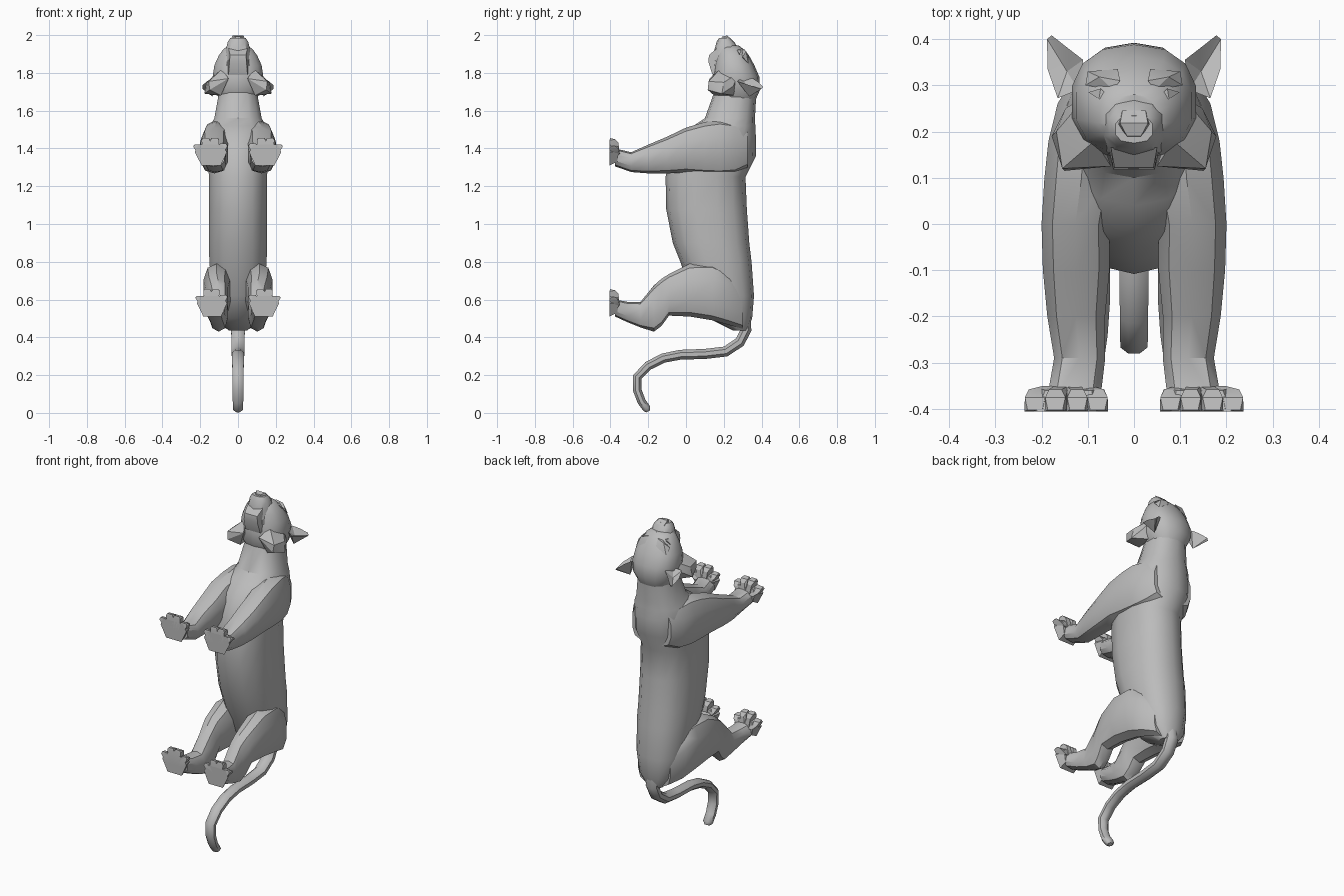
import bpy, bmesh, math
from mathutils import Vector

cube = bpy.data.objects.get("Cube")
if cube:
    bpy.data.objects.remove(cube, do_unlink=True)

fur = bpy.data.materials.new("grey_fur")
fur.use_nodes = True
GREY = (0.5, 0.5, 0.5, 1)
fur.diffuse_color = GREY
fur.node_tree.nodes["Principled BSDF"].inputs["Base Color"].default_value = GREY


def finish(name, bm, mirror=False, angle=35):
    """Turn a bmesh into a shaded object, optionally mirrored to both sides."""
    bmesh.ops.recalc_face_normals(bm, faces=bm.faces)
    me = bpy.data.meshes.new(name)
    bm.to_mesh(me)
    bm.free()
    me.materials.append(fur)
    ob = bpy.data.objects.new(name, me)
    bpy.context.collection.objects.link(ob)
    if mirror:
        ob.modifiers.new("both_sides", "MIRROR").use_clip = False
    bpy.ops.object.select_all(action="DESELECT")
    ob.select_set(True)
    bpy.context.view_layer.objects.active = ob
    bpy.ops.object.shade_smooth_by_angle(angle=math.radians(angle))
    return ob


def oval(n, power):
    """Unit superellipse; a power below 1 makes it boxier."""
    for i in range(n):
        a = 2 * math.pi * (i + 0.5) / n
        c, s = math.cos(a), math.sin(a)
        yield math.copysign(abs(c) ** power, c), math.copysign(abs(s) ** power, s)


def loft(name, rings, mirror=False, angle=35):
    """Skin a list of equal-length point rings and cap both ends."""
    bm = bmesh.new()
    loops = [[bm.verts.new(p) for p in r] for r in rings]
    n = len(loops[0])
    for a, b in zip(loops, loops[1:]):
        for i in range(n):
            j = (i + 1) % n
            bm.faces.new((a[i], a[j], b[j], b[i]))
    bm.faces.new(loops[0])
    bm.faces.new(loops[-1])
    return finish(name, bm, mirror, angle)


def loft_z(name, sections, n=14, power=0.85, **kw):
    """Sections across z: (z, y_low, y_high, half_width)."""
    return loft(name, [[(hx * c, (lo + hi) / 2 + (hi - lo) / 2 * s, z)
                        for c, s in oval(n, power)]
                       for z, lo, hi, hx in sections], **kw)


def loft_y(name, sections, n=10, power=0.8):
    """Mirrored limb sections across y: (y, z_low, z_high, x_inner, x_outer)."""
    return loft(name, [[((xi + xo) / 2 + (xo - xi) / 2 * c, y,
                         (lo + hi) / 2 + (hi - lo) / 2 * s)
                        for c, s in oval(n, power)]
                       for y, lo, hi, xi, xo in sections], mirror=True)


def hull(name, points, mirror=False, angle=25):
    bm = bmesh.new()
    for p in points:
        bm.verts.new(p)
    res = bmesh.ops.convex_hull(bm, input=bm.verts)
    loose = [v for v in bm.verts if not v.link_faces]
    bmesh.ops.delete(bm, geom=loose, context="VERTS")
    return finish(name, bm, mirror, angle)


def fan(name, rim, front, back):
    """Cupped leaf: a rim joined to a sunken front point and a back point."""
    bm = bmesh.new()
    vs = [bm.verts.new(p) for p in rim]
    f, b = bm.verts.new(front), bm.verts.new(back)
    for i, v in enumerate(vs):
        w = vs[(i + 1) % len(vs)]
        bm.faces.new((v, w, f))
        bm.faces.new((w, v, b))
    return finish(name, bm, True, 20)


# Torso and neck
loft_z("torso", [
    (0.435, 0.25, 0.325, 0.05), (0.50, 0.12, 0.35, 0.11), (0.62, 0.03, 0.36, 0.14),
    (0.80, -0.03, 0.347, 0.155), (0.90, -0.07, 0.335, 0.157), (1.08, -0.105, 0.322, 0.157),
    (1.25, -0.108, 0.315, 0.157), (1.36, -0.08, 0.37, 0.165), (1.46, -0.03, 0.37, 0.165),
    (1.52, 0.04, 0.367, 0.15), (1.56, 0.10, 0.365, 0.128), (1.70, 0.15, 0.373, 0.102)])

# Skull and face
loft_z("head", [
    (1.66, 0.17, 0.37, 0.10), (1.71, 0.14, 0.392, 0.128), (1.78, 0.14, 0.388, 0.137),
    (1.84, 0.15, 0.362, 0.128), (1.89, 0.16, 0.335, 0.105), (1.925, 0.17, 0.305, 0.08),
    (1.945, 0.18, 0.28, 0.05)])
loft_z("muzzle", [
    (1.84, 0.14, 0.30, 0.085), (1.92, 0.15, 0.283, 0.068), (1.965, 0.162, 0.255, 0.056),
    (1.985, 0.175, 0.235, 0.042)], n=10, power=0.8)
hull("nose", [(s * x, y, z) for s in (-1, 1) for x, y, z in (
    (0.036, 0.215, 1.975), (0.030, 0.218, 1.998), (0.015, 0.19, 1.992),
    (0.025, 0.245, 1.975), (0.010, 0.185, 1.96))])
hull("chin", [(s * x, y, z) for s in (-1, 1) for x, y, z in (
    (0.05, 0.165, 1.93), (0.042, 0.122, 1.895), (0.045, 0.118, 1.86),
    (0.055, 0.165, 1.80), (0.05, 0.14, 1.79))])
hull("brow", [(0.03, 0.31, 1.925), (0.035, 0.335, 1.89), (0.075, 0.318, 1.913),
              (0.105, 0.30, 1.885), (0.10, 0.33, 1.85), (0.07, 0.30, 1.87),
              (0.045, 0.29, 1.92)], mirror=True)
hull("eye", [(0.05, 0.272, 1.925), (0.072, 0.293, 1.922), (0.098, 0.285, 1.898),
             (0.076, 0.27, 1.922), (0.07, 0.28, 1.88)], mirror=True)

# Cheek ruffs and ears
hull("cheek_ruff", [
    (0.085, 0.18, 1.82), (0.09, 0.15, 1.68), (0.15, 0.115, 1.71), (0.155, 0.12, 1.755),
    (0.178, 0.19, 1.69), (0.168, 0.20, 1.75), (0.148, 0.25, 1.73), (0.05, 0.125, 1.77),
    (0.10, 0.28, 1.80), (0.10, 0.26, 1.68)], mirror=True)
fan("ear", [(0.11, 0.355, 1.77), (0.14, 0.378, 1.755), (0.178, 0.408, 1.725),
            (0.188, 0.40, 1.715), (0.187, 0.335, 1.735), (0.165, 0.272, 1.755),
            (0.12, 0.29, 1.77)],
    front=(0.145, 0.33, 1.73), back=(0.135, 0.335, 1.675))

# Limbs
loft_y("front_leg", [
    (-0.375, 1.305, 1.40, 0.07, 0.19), (-0.29, 1.275, 1.38, 0.06, 0.175),
    (-0.20, 1.268, 1.42, 0.06, 0.19), (-0.10, 1.268, 1.462, 0.05, 0.20),
    (0.0, 1.272, 1.51, 0.05, 0.203), (0.10, 1.262, 1.54, 0.03, 0.197),
    (0.18, 1.258, 1.552, 0.03, 0.188), (0.26, 1.265, 1.54, 0.03, 0.168),
    (0.325, 1.30, 1.50, 0.02, 0.13)])
loft_y("hind_leg", [
    (-0.375, 0.51, 0.60, 0.07, 0.185), (-0.31, 0.48, 0.588, 0.065, 0.165),
    (-0.24, 0.452, 0.588, 0.055, 0.155), (-0.17, 0.43, 0.675, 0.05, 0.155),
    (-0.13, 0.46, 0.71, 0.05, 0.165), (-0.09, 0.515, 0.735, 0.05, 0.175),
    (0.02, 0.51, 0.79, 0.04, 0.186), (0.14, 0.49, 0.793, 0.03, 0.183),
    (0.23, 0.465, 0.75, 0.02, 0.162), (0.30, 0.445, 0.68, 0.01, 0.11)])

# Paws: a sole pad with four fanned toes
for name, z0, outer in (("front", 1.31, 0.238), ("hind", 0.51, 0.226)):
    w = outer - 0.055
    hull(name + "_paw", [(0.055 + w * u, y, z0 + v) for u, v, y in (
        (0.2, 0.0, -0.405), (0.75, 0.0, -0.405), (0.02, 0.07, -0.405), (0.95, 0.07, -0.405),
        (0.15, 0.11, -0.405), (0.85, 0.11, -0.405), (0.2, 0.02, -0.365), (0.72, 0.02, -0.365),
        (0.1, 0.07, -0.355), (0.82, 0.07, -0.355), (0.2, 0.1, -0.36), (0.75, 0.1, -0.36))],
        mirror=True)
    for i, (u, reach) in enumerate(((0.13, 0.115), (0.37, 0.145), (0.63, 0.145), (0.87, 0.11))):
        x, lean, r = 0.055 + w * u, (u - 0.5) * 0.03, w * 0.125
        root = 0.55 * (x - 0.14) + 0.14
        hull(f"{name}_toe_{i + 1}", [(p, y, z0 + v) for s in (-1, 1) for p, y, v in (
            (root + s * r, -0.405, 0.05), (root + s * r * 0.7, -0.35, 0.06),
            (x + s * r, -0.405, reach - 0.012), (x + s * r * 0.7, -0.402, reach),
            (x + s * r * 0.95, -0.375, reach - 0.006),
            (x + s * r * 0.6, -0.358, reach - 0.025))], mirror=True)

# Tail: octagonal tube along a bent path in the centre plane
path = [Vector((0, y, z)) for y, z in (
    (0.31, 0.52), (0.318, 0.44), (0.285, 0.375), (0.21, 0.325), (0.10, 0.312), (-0.03, 0.308),
    (-0.12, 0.29), (-0.20, 0.25), (-0.258, 0.19), (-0.258, 0.12), (-0.235, 0.06),
    (-0.207, 0.022), (-0.20, 0.008))]
rings = []
for i, p in enumerate(path):
    d = (path[min(i + 1, len(path) - 1)] - path[max(i - 1, 0)]).normalized()
    side = Vector((0, -d.z, d.y))
    rx = 0.04 - 0.001 * i if i < len(path) - 1 else 0.015
    rings.append([p + Vector((rx * c, 0, 0)) + side * rx * 0.8 * s for c, s in oval(8, 1)])
loft("tail", rings, angle=50)
